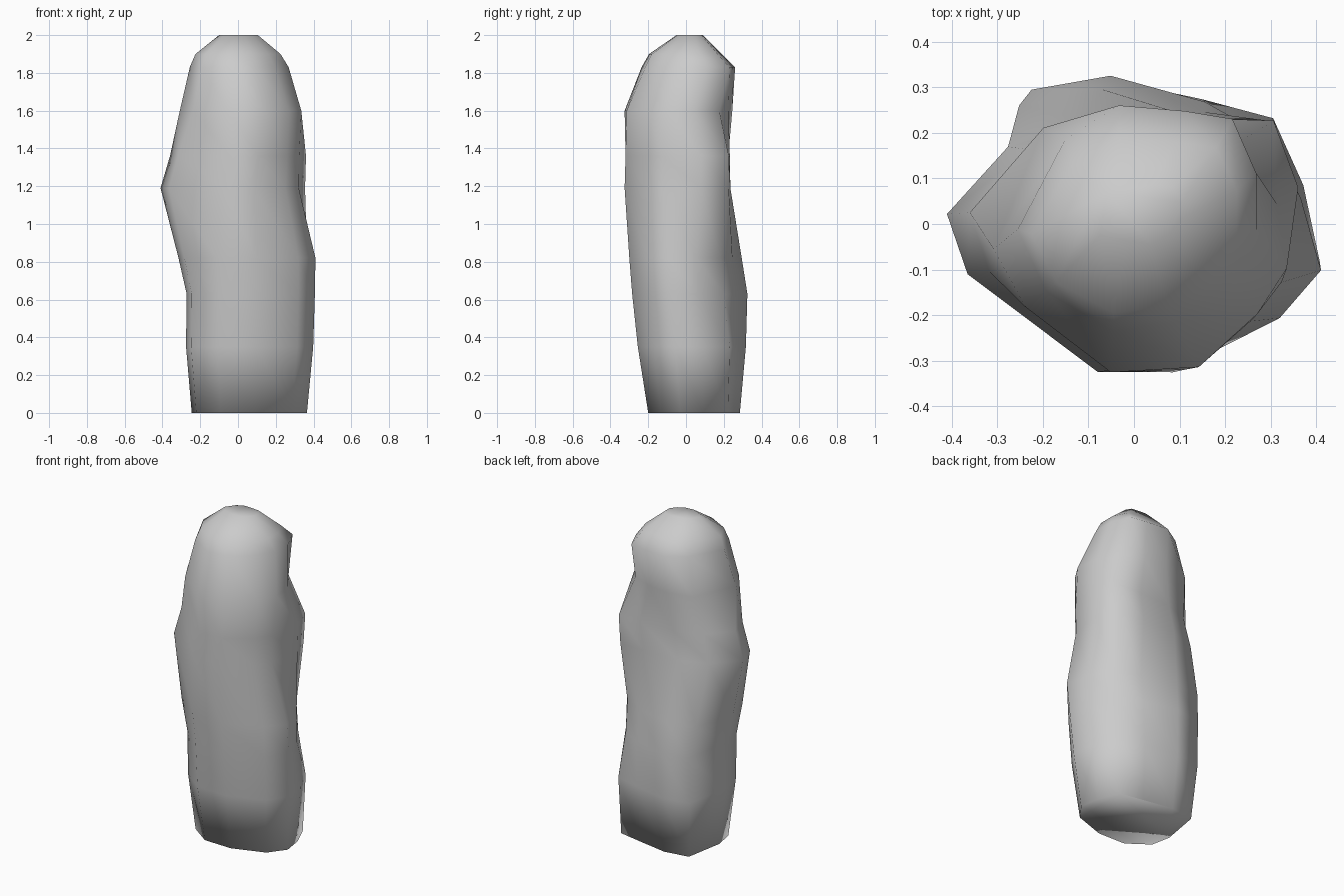
import bpy, bmesh

if "Cube" in bpy.data.objects:
    bpy.data.objects.remove(bpy.data.objects["Cube"])

# Unit outlines from foot to crown, same point count, walked round the same way
foot = [(1, -.3), (.75, -.72), (.1, -1), (-.5, -.98), (-.92, -.6), (-1, -.1),
        (-.86, .9), (-.35, 1), (.26, .86), (.76, .74), (.94, .2)]
belly = [(1, -.34), (.74, -.7), (.1, -1), (-.5, -.95), (-.92, -.55), (-1, -.1),
         (-.86, .9), (-.35, 1), (.26, .8), (.58, .55), (.84, .15)]
waist = [(.9, -.3), (.72, -.6), (.3, -1), (-.12, -1), (-.88, -.22), (-1, .25),
         (-.64, .75), (-.2, .97), (.4, 1), (.85, .98), (1, .45)]
shoulder = [(1, -.2), (.8, -.55), (.4, -.96), (-.2, -1), (-.78, -.5), (-1, -.05),
            (-.66, .88), (-.15, 1), (.3, .93), (.66, .76), (.93, .3)]
crown = [(1, -.1), (.72, -.6), (.33, -.92), (-.2, -1), (-.76, -.65), (-1, -.1),
         (-.6, .7), (-.15, 1), (.4, .95), (.8, .88), (1, .4)]
outlines = [foot, belly, waist, shoulder, crown]

# Levels: z, xmin, xmax, ymin, ymax, position along the outlines
levels = [(0, -.245, .365, -.2, .285, 0),
          (.35, -.275, .398, -.255, .317, .2),
          (.63, -.272, .407, -.285, .325, .8),
          (.82, -.315, .41, -.3, .295, 1.15),
          (1.19, -.41, .355, -.325, .235, 1.95),
          (1.36, -.36, .36, -.32, .232, 2),
          (1.6, -.308, .335, -.325, .245, 3),
          (1.83, -.255, .268, -.235, .26, 4),
          (1.9, -.225, .225, -.195, .19, 4),
          (2, -.1, .105, -.05, .09, 4)]


def outline(t):
    i = min(int(t), len(outlines) - 2)
    f = t - i
    return [(p[0] + (q[0] - p[0]) * f, p[1] + (q[1] - p[1]) * f)
            for p, q in zip(outlines[i], outlines[i + 1])]


def fit(v, lo, hi, a, b):
    return a + (v - lo) / (hi - lo) * (b - a)


# Loft the pillar through its levels
bm = bmesh.new()
rings = []
for z, x0, x1, y0, y1, t in levels:
    pts = outline(t)
    xs, ys = [p[0] for p in pts], [p[1] for p in pts]
    rings.append([bm.verts.new((fit(x, min(xs), max(xs), x0, x1),
                                fit(y, min(ys), max(ys), y0, y1), z)) for x, y in pts])
n = len(foot)
for a, b in zip(rings, rings[1:]):
    for i in range(n):
        j = (i + 1) % n
        bm.faces.new((a[i], a[j], b[j], b[i]))
bm.faces.new(rings[0])
bm.faces.new(rings[-1])
bmesh.ops.recalc_face_normals(bm, faces=bm.faces[:])
for f in bm.faces:
    f.smooth = True
mesh = bpy.data.meshes.new("rock_pillar")
bm.to_mesh(mesh)
bm.free()
pillar = bpy.data.objects.new("rock_pillar", mesh)
bpy.context.collection.objects.link(pillar)
